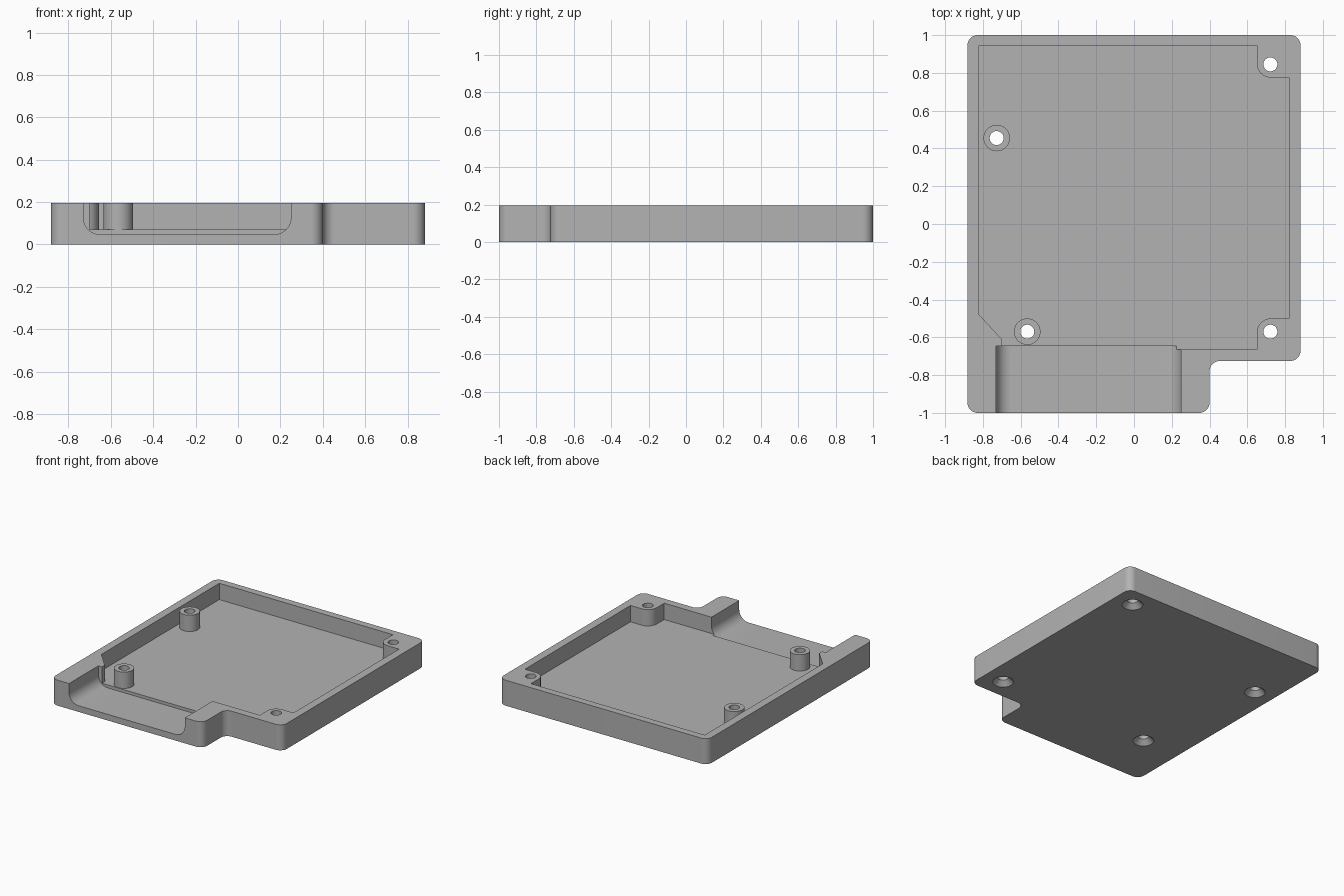
import bpy, bmesh, math
from mathutils import Vector, Matrix

cube = bpy.data.objects.get("Cube")
if cube:
    bpy.data.objects.remove(cube, do_unlink=True)

HEIGHT, FLOOR, TROUGH = 0.195, 0.07, 0.047

grey = bpy.data.materials.new("grey_plastic")
grey.use_nodes = True
colour = (0.45, 0.45, 0.45, 1)
grey.diffuse_color = colour
grey.node_tree.nodes["Principled BSDF"].inputs["Base Color"].default_value = colour


def rounded(corners, steps=10):
    """Polygon with a fillet at each (x, y, radius) corner."""
    out = []
    for i, (x, y, r) in enumerate(corners):
        p = Vector((x, y))
        a = (Vector(corners[i - 1][:2]) - p).normalized()
        b = (Vector(corners[(i + 1) % len(corners)][:2]) - p).normalized()
        if r == 0:
            out.append(p)
            continue
        half = a.angle(b) / 2
        centre = p + (a + b).normalized() * r / math.sin(half)
        start = p + a * r / math.tan(half) - centre
        end = p + b * r / math.tan(half) - centre
        sweep = math.atan2(start.cross(end), start.dot(end))
        for k in range(steps + 1):
            out.append(centre + Matrix.Rotation(sweep * k / steps, 2) @ start)
    return out


def add_object(name, bm):
    bmesh.ops.recalc_face_normals(bm, faces=bm.faces)
    mesh = bpy.data.meshes.new(name)
    bm.to_mesh(mesh)
    bm.free()
    mesh.materials.append(grey)
    ob = bpy.data.objects.new(name, mesh)
    bpy.context.collection.objects.link(ob)
    return ob


def prism(name, points, low, high, matrix=Matrix()):
    bm = bmesh.new()
    base = bm.faces.new([bm.verts.new((p[0], p[1], low)) for p in points])
    ext = bmesh.ops.extrude_face_region(bm, geom=[base])
    top = [v for v in ext["geom"] if isinstance(v, bmesh.types.BMVert)]
    bmesh.ops.translate(bm, verts=top, vec=(0, 0, high - low))
    bm.transform(matrix)
    return add_object(name, bm)


def cone(name, x, y, low, high, r_low, r_high):
    bm = bmesh.new()
    bmesh.ops.create_cone(bm, cap_ends=True, segments=48, radius1=r_low, radius2=r_high,
                          depth=high - low,
                          matrix=Matrix.Translation((x, y, (low + high) / 2)))
    return add_object(name, bm)


def combine(target, tool, operation):
    """Apply a boolean and discard the helper."""
    tool.hide_render = True
    bpy.context.view_layer.objects.active = target
    mod = target.modifiers.new("combine", "BOOLEAN")
    mod.operation, mod.object, mod.solver = operation, tool, "EXACT"
    bpy.ops.object.modifier_apply(modifier=mod.name)
    bpy.data.objects.remove(tool, do_unlink=True)


# Outer tray block with the front tongue
R = 0.055
tray = prism("enclosure_tray", rounded([
    (-0.882, -1, R), (0.4, -1, R), (0.4, -0.725, R),
    (0.882, -0.725, R), (0.882, 1, R), (-0.882, 1, R)]), 0, HEIGHT)

# Main pocket, stepping around the two right-hand corner bosses
P = 0.075
pocket = prism("pocket_cutter", rounded([
    (-0.82, 0.945, 0), (-0.82, -0.48, 0), (-0.70, -0.61, 0), (-0.70, -0.665, 0),
    (0.65, -0.665, 0), (0.65, -0.5, P), (0.82, -0.5, 0),
    (0.82, 0.775, 0), (0.65, 0.775, P), (0.65, 0.945, 0)]), FLOOR, 0.4)
combine(tray, pocket, "DIFFERENCE")

# Rounded trough opening through the front wall
trough = prism("trough_cutter", rounded([
    (-0.73, 0.4, 0), (-0.73, TROUGH, 0.08), (0.25, TROUGH, 0.08), (0.25, 0.4, 0)]),
    0.645, 1.1, Matrix.Rotation(math.radians(90), 4, "X"))
combine(tray, trough, "DIFFERENCE")

# Standoffs on the left
posts = [(-0.727, 0.455), (-0.565, -0.57)]
for x, y in posts:
    combine(tray, cone("standoff", x, y, 0.03, HEIGHT, 0.07, 0.07), "UNION")

# Screw holes, countersunk underneath
for x, y in posts + [(0.722, 0.845), (0.722, -0.57)]:
    combine(tray, cone("hole_cutter", x, y, -0.1, 0.4, 0.037, 0.037), "DIFFERENCE")
    combine(tray, cone("countersink_cutter", x, y, -0.01, 0.037, 0.083, 0.036), "DIFFERENCE")

bpy.ops.object.select_all(action="DESELECT")
tray.select_set(True)
bpy.context.view_layer.objects.active = tray
bpy.ops.object.shade_smooth_by_angle(angle=math.radians(30))
